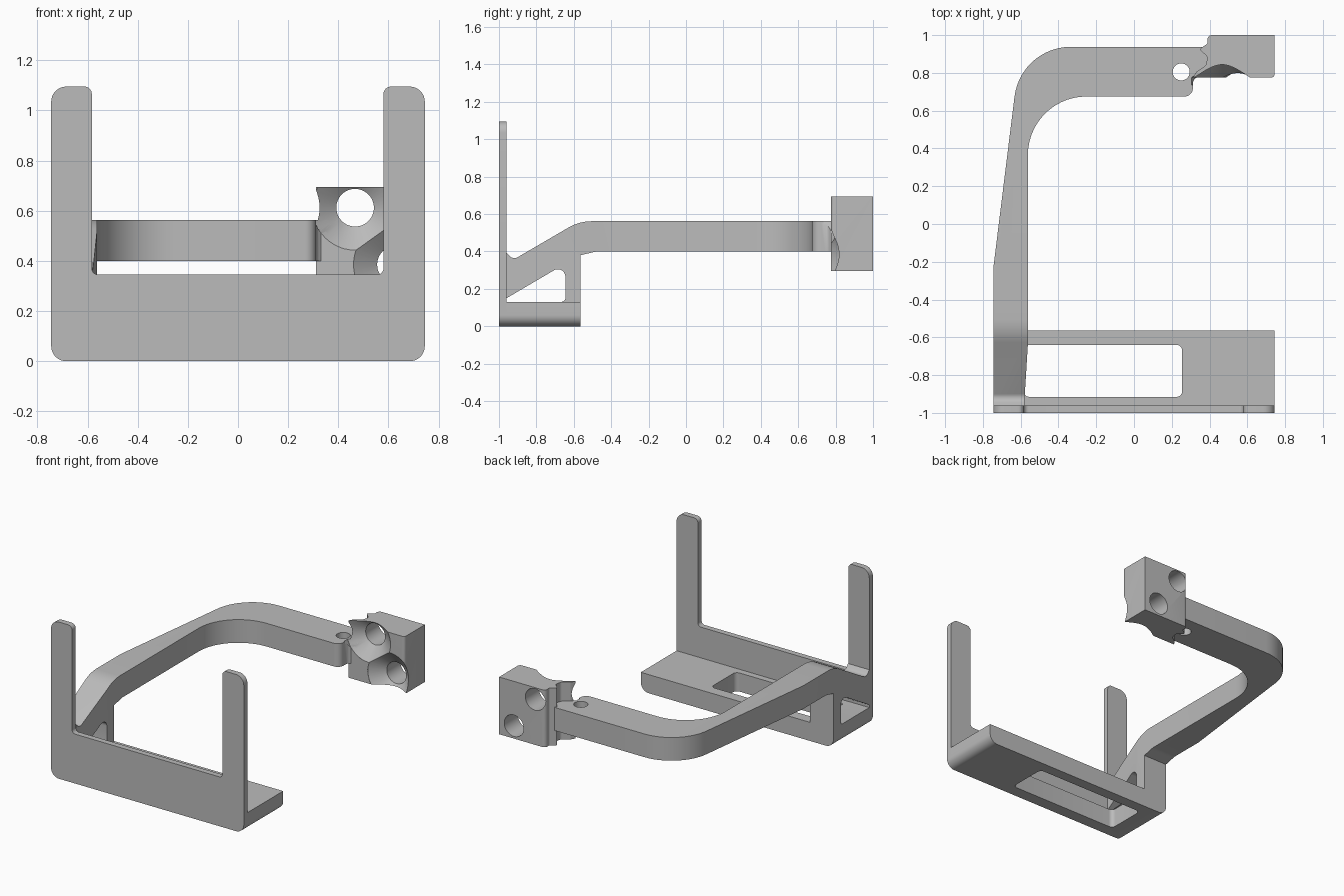
import bpy, math
from mathutils import Vector

if "Cube" in bpy.data.objects:
    bpy.data.objects.remove(bpy.data.objects["Cube"])

grey = bpy.data.materials.new("matte grey")
grey.use_nodes = True
COLOUR = (0.5, 0.5, 0.5, 1)
grey.diffuse_color = COLOUR
grey.node_tree.nodes["Principled BSDF"].inputs["Base Color"].default_value = COLOUR


def rounded(points):
    """Outline from (u, v, radius) corners, each filleted with an arc."""
    out = []
    for i, (u, v, r) in enumerate(points):
        p = Vector((u, v))
        if r == 0:
            out.append(p)
            continue
        a = (Vector(points[i - 1][:2]) - p).normalized()
        b = (Vector(points[(i + 1) % len(points)][:2]) - p).normalized()
        half = a.angle(b) / 2
        centre = p + (a + b).normalized() * (r / math.sin(half))
        start = p + a * (r / math.tan(half)) - centre
        sweep = math.pi - 2 * half
        turn = -sweep if a.x * b.y - a.y * b.x > 0 else sweep
        n = max(4, int(sweep * (5 + 14 * min(r, 0.5))))
        for k in range(n + 1):
            t = turn * k / n
            out.append(centre + Vector((start.x * math.cos(t) - start.y * math.sin(t),
                                        start.x * math.sin(t) + start.y * math.cos(t))))
    return out


def prism(name, points, axis, low, high):
    """Extrude a filleted outline along x, y or z."""
    place = {"x": lambda u, v, w: (w, u, v),
             "y": lambda u, v, w: (u, w, v),
             "z": lambda u, v, w: (u, v, w)}[axis]
    ring = rounded(points)
    n = len(ring)
    verts = [place(p.x, p.y, w) for w in (low, high) for p in ring]
    faces = [tuple(range(n)), tuple(range(n, 2 * n))]
    faces += [(i, (i + 1) % n, n + (i + 1) % n, n + i) for i in range(n)]
    mesh = bpy.data.meshes.new(name)
    mesh.from_pydata(verts, [], faces)
    mesh.materials.append(grey)
    obj = bpy.data.objects.new(name, mesh)
    bpy.context.collection.objects.link(obj)
    select(obj)
    bpy.ops.object.mode_set(mode="EDIT")
    bpy.ops.mesh.select_all(action="SELECT")
    bpy.ops.mesh.normals_make_consistent(inside=False)
    bpy.ops.object.mode_set(mode="OBJECT")
    return obj


def select(obj):
    bpy.ops.object.select_all(action="DESELECT")
    obj.select_set(True)
    bpy.context.view_layer.objects.active = obj


def combine(obj, tool, operation="DIFFERENCE"):
    select(obj)
    mod = obj.modifiers.new("cut", "BOOLEAN")
    mod.object, mod.operation, mod.solver = tool, operation, "EXACT"
    bpy.ops.object.modifier_apply(modifier=mod.name)


def drill(x, y, z, r1, r2, depth, along_y=True):
    bpy.ops.mesh.primitive_cone_add(
        vertices=48, radius1=r1, radius2=r2, depth=depth, location=(x, y, z),
        rotation=(-math.pi / 2 if along_y else 0, 0, 0))
    obj = bpy.context.object
    obj.name = "drill_cutter"
    obj.data.materials.append(grey)
    return obj


cutters = []

# U-shaped front plate with two uprights
plate = prism("front_plate", [
    (-0.745, 0, 0.06), (0.745, 0, 0.06), (0.745, 1.095, 0.06), (0.58, 1.095, 0.03),
    (0.58, 0.345, 0.025), (-0.583, 0.345, 0.025), (-0.583, 1.095, 0.03),
    (-0.745, 1.095, 0.06)], "y", -1, -0.96)

# Base shelf with a rounded window
base = prism("base_shelf", [
    (-0.745, 0, 0.06), (0.745, 0, 0.06), (0.745, 0.13, 0), (-0.745, 0.13, 0)],
    "y", -0.96, -0.565)
window = prism("window_cutter", [
    (-0.585, -0.915, 0.03), (0.255, -0.915, 0.03), (0.255, -0.64, 0.03),
    (-0.585, -0.64, 0.03)], "z", -0.1, 0.3)
combine(base, window)
cutters.append(window)

# Swept arm: side outline intersected with plan outline
arm = prism("curved_arm", [
    (-0.96, 0.13, 0), (-0.565, 0.13, 0), (-0.565, 0.38, 0), (-0.48, 0.4, 0.12),
    (1.1, 0.4, 0), (1.1, 0.562, 0), (-0.57, 0.562, 0.25), (-0.925, 0.355, 0.035),
    (-0.96, 0.395, 0)], "x", -0.9, 0.9)
plan = prism("arm_plan_cutter", [
    (-0.745, -1, 0), (-0.583, -1, 0), (-0.578, -0.9, 0), (-0.562, -0.64, 0),
    (-0.562, 0.675, 0.31), (0.312, 0.675, 0.045), (0.312, 0.76, 0.03),
    (0.35, 0.79, 0), (0.42, 0.8, 0), (0.42, 0.9, 0), (0.36, 0.938, 0),
    (-0.6, 0.938, 0.3), (-0.745, -0.235, 0)], "z", 0, 1)
rib_gap = prism("rib_gap_cutter", [
    (-0.96, 0.131, 0), (-0.645, 0.131, 0.02), (-0.645, 0.335, 0.04),
    (-0.96, 0.15, 0)], "x", -1, 0)
combine(arm, plan, "INTERSECT")
combine(arm, rib_gap)
pin_hole = drill(0.25, 0.805, 0.5, 0.045, 0.045, 1, along_y=False)
combine(arm, pin_hole)
cutters += [plan, rib_gap, pin_hole]

# Clamp block with scalloped inner side
block = prism("clamp_block", [
    (0.745, 1, 0), (0.385, 1, 0.025), (0.39, 0.955, 0.01), (0.345, 0.925, 0.01),
    (0.39, 0.885, 0.02), (0.38, 0.84, 0.02), (0.33, 0.805, 0.01), (0.312, 0.775, 0),
    (0.745, 0.775, 0.02)], "z", 0.295, 0.695)

# Two bored holes, each with a wide conical mouth
for x, z in ((0.467, 0.612), (0.63, 0.385)):
    for tool in (drill(x, 0.9, z, 0.075, 0.075, 0.6),
                 drill(x, 0.8125, z, 0.17, 0.075, 0.075),
                 drill(x, 0.7555, z, 0.17, 0.17, 0.04)):
        combine(block, tool)
        combine(arm, tool)
        cutters.append(tool)

for c in cutters:
    bpy.data.objects.remove(c)

for part in (plate, base, arm, block):
    select(part)
    bpy.ops.object.shade_smooth_by_angle(angle=math.radians(30))
